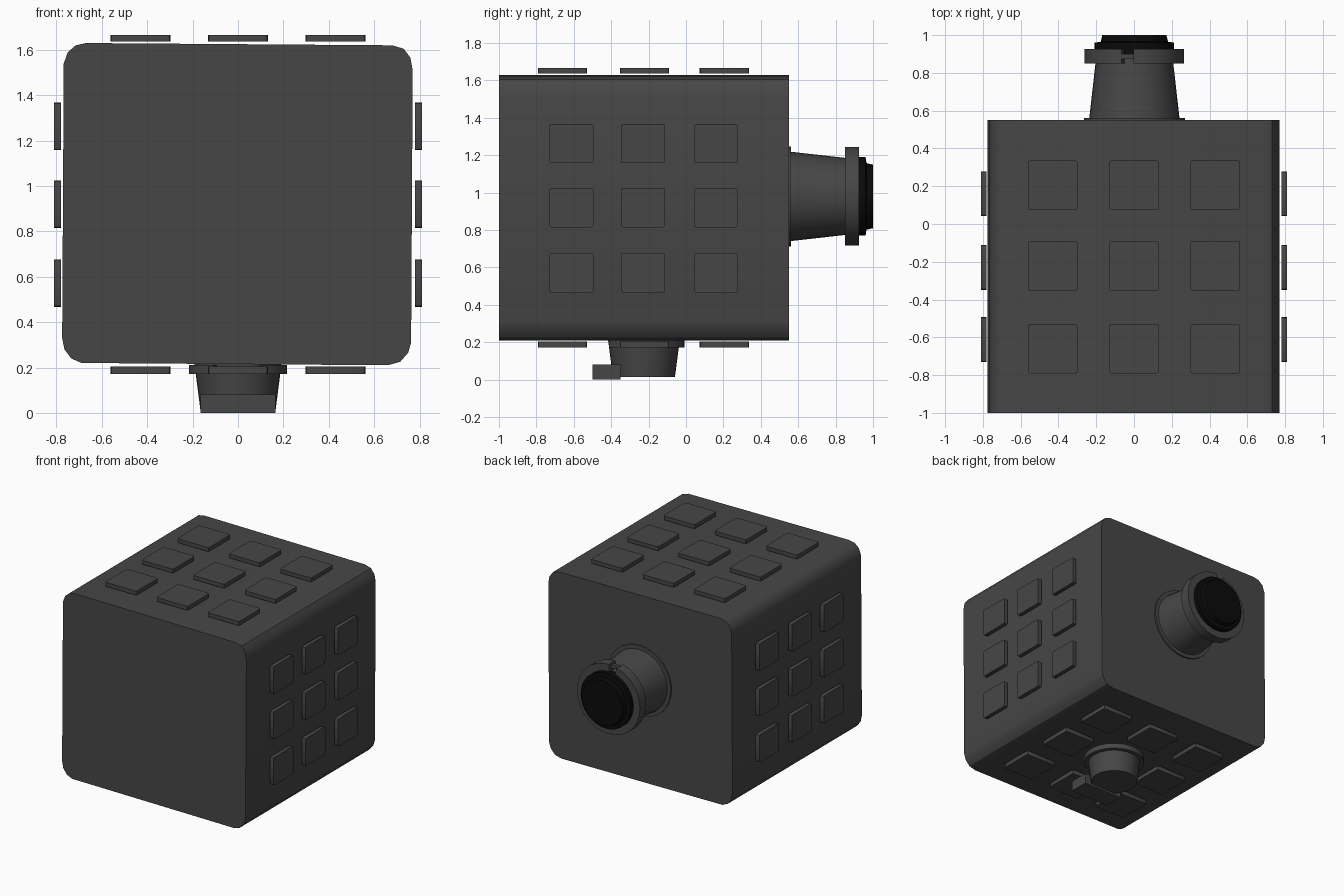
import bpy, bmesh
from math import radians, cos, sin, pi
from mathutils import Matrix, Vector

if "Cube" in bpy.data.objects:
    bpy.data.objects.remove(bpy.data.objects["Cube"])


def material(name, v):
    m = bpy.data.materials.new(name)
    m.diffuse_color = (*v, 1)
    m.use_nodes = True
    m.node_tree.nodes["Principled BSDF"].inputs["Base Color"].default_value = m.diffuse_color
    return m


GREY = material("dark_grey", (0.06, 0.062, 0.06))
BLACK = material("black", (0.003, 0.003, 0.003))


def finish(name, bm, mat, matrix=Matrix(), angle=30):
    bmesh.ops.recalc_face_normals(bm, faces=bm.faces)
    me = bpy.data.meshes.new(name)
    bm.to_mesh(me)
    bm.free()
    me.transform(matrix)
    ob = bpy.data.objects.new(name, me)
    bpy.context.collection.objects.link(ob)
    me.materials.append(mat)
    bpy.ops.object.select_all(action='DESELECT')
    ob.select_set(True)
    bpy.context.view_layer.objects.active = ob
    bpy.ops.object.shade_smooth_by_angle(angle=radians(angle))
    return ob


def lathe(name, profile, mat, matrix, n=32):
    """Solid of revolution about local z, capped at both ends."""
    bm = bmesh.new()
    rings = [[bm.verts.new((r * cos(2 * pi * i / n), r * sin(2 * pi * i / n), h))
              for i in range(n)] for r, h in profile]
    for a, b in zip(rings, rings[1:]):
        for i in range(n):
            j = (i + 1) % n
            bm.faces.new((a[i], a[j], b[j], b[i]))
    bm.faces.new(rings[0])
    bm.faces.new(rings[-1])
    return finish(name, bm, mat, matrix)


def open_ring(name, r0, r1, h0, h1, middle, gap, mat, matrix, n=32):
    """Collar about local z with a slot; middle and gap in degrees."""
    bm = bmesh.new()
    start, sweep = radians(middle + gap / 2), radians(360 - gap)
    sections = []
    for i in range(n + 1):
        a = start + sweep * i / n
        sections.append([bm.verts.new((r * cos(a), r * sin(a), h))
                         for r, h in ((r0, h0), (r1, h0), (r1, h1), (r0, h1))])
    for a, b in zip(sections, sections[1:]):
        for i in range(4):
            j = (i + 1) % 4
            bm.faces.new((a[i], a[j], b[j], b[i]))
    bm.faces.new(sections[0])
    bm.faces.new(sections[-1])
    return finish(name, bm, mat, matrix)


def box(name, centre, size, bevel_axis=None):
    bm = bmesh.new()
    bmesh.ops.create_cube(bm, size=1)
    bmesh.ops.scale(bm, vec=size, verts=bm.verts)
    if bevel_axis is not None:
        edges = [e for e in bm.edges
                 if abs((e.verts[0].co - e.verts[1].co)[bevel_axis]) > 1e-4]
        bmesh.ops.bevel(bm, geom=edges, offset=0.012, segments=2,
                        profile=0.5, affect='EDGES')
    return finish(name, bm, GREY, Matrix.Translation(centre))


# Body: rounded outline extruded front to back
outline = [(-0.67, 1.63), (0.68, 1.62), (0.73, 1.605), (0.76, 1.565), (0.77, 1.51),
           (0.763, 0.31), (0.75, 0.265), (0.715, 0.225), (0.66, 0.21),
           (-0.69, 0.22), (-0.735, 0.24), (-0.765, 0.28), (-0.775, 0.33),
           (-0.768, 1.54), (-0.75, 1.59), (-0.715, 1.62)]
bm = bmesh.new()
face = bm.faces.new([bm.verts.new((x, -1, z)) for x, z in outline])
ext = bmesh.ops.extrude_face_region(bm, geom=[face], use_keep_orig=True)
bmesh.ops.translate(bm, vec=(0, 1.55, 0),
                    verts=[v for v in ext["geom"] if isinstance(v, bmesh.types.BMVert)])
finish("body", bm, GREY)

# Raised pads, three by three on top, underside and both sides
for i, y in enumerate((-0.66, -0.222, 0.205)):
    for j, x in enumerate((-0.43, 0, 0.43)):
        box(f"top_pad_{i}_{j}", (x, y, 1.651), (0.263, 0.263, 0.03), 2)
        if (i, j) != (1, 1):
            box(f"bottom_pad_{i}_{j}", (x, y, 0.188), (0.263, 0.263, 0.032), 2)
for i, y in enumerate((-0.612, -0.23, 0.16)):
    for j, z in enumerate((0.572, 0.92, 1.263)):
        for side, s in (("left", -1), ("right", 1)):
            box(f"{side}_pad_{i}_{j}", (s * 0.795, y, z), (0.03, 0.237, 0.21), 0)

# Lens on the back: flange, barrel, split collar, black front element
lens = Matrix.Translation((0.002, 0, 0.98)) @ Matrix.Rotation(radians(-90), 4, 'X')
lathe("lens_flange", [(0.267, 0.545), (0.267, 0.562)], GREY, lens)
lathe("lens_barrel", [(0.24, 0.55), (0.205, 0.86), (0.2, 0.925)], GREY, lens)
open_ring("lens_collar", 0.2, 0.264, 0.85, 0.926, -98, 14, GREY, lens)
lathe("lens_glass", [(0.21, 0.9), (0.21, 0.96), (0.178, 0.965), (0.17, 1.0)], BLACK, lens)
box("collar_clamp_bolt", (-0.033, 0.887, 1.222), (0.08, 0.026, 0.026))

# Mounting foot underneath: tapered post, split collar, tab
foot = Matrix.Translation((0, -0.225, 0))
lathe("foot_post", [(0.166, 0.015), (0.192, 0.215)], GREY, foot)
open_ring("foot_collar", 0.18, 0.217, 0.172, 0.212, -90, 60, GREY, foot)
box("foot_tab", (0, -0.425, 0.04), (0.33, 0.15, 0.08))
